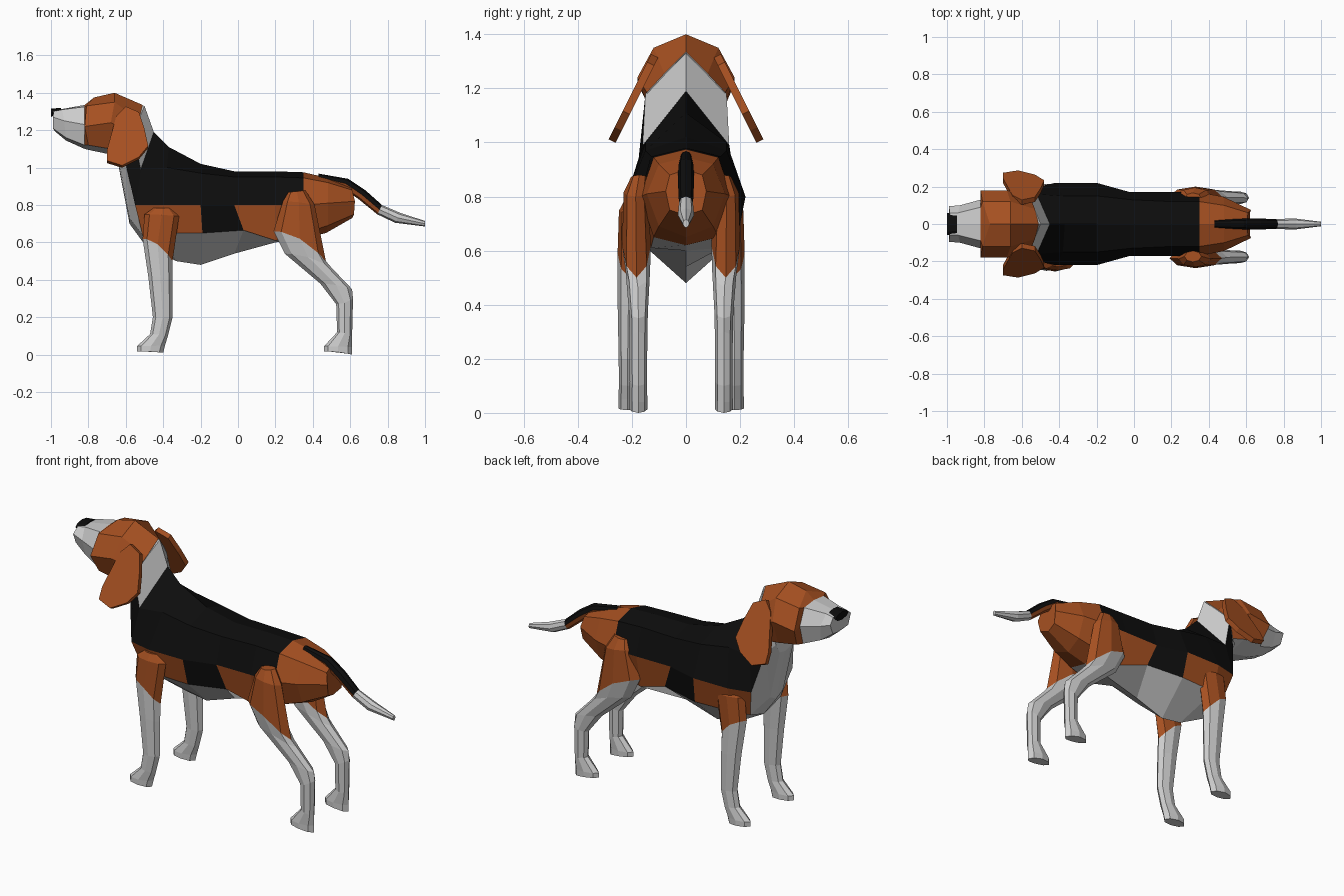
import bpy, bmesh
from math import cos, sin, pi

def material(name, rgb):
    m = bpy.data.materials.new(name)
    m.diffuse_color = (*rgb, 1)
    return m

MATS = {"W": material("white_coat", (0.8, 0.8, 0.8)),
        "B": material("brown_coat", (0.38, 0.08, 0.015)),
        "K": material("black_coat", (0.004, 0.004, 0.004))}
KEYS = list(MATS)


def loft(name, rings, colours):
    """Skin closed rings; colours holds one string per span, one letter per side."""
    bm = bmesh.new()
    loops = [[bm.verts.new(p) for p in ring] for ring in rings]
    n = len(loops[0])
    for a, b, row in zip(loops, loops[1:], colours):
        for i in range(n):
            j = (i + 1) % n
            f = bm.faces.new((a[i], a[j], b[j], b[i]))
            f.material_index = KEYS.index(row[i % len(row)])
    for loop, row in ((loops[0], colours[0]), (loops[-1], colours[-1])):
        bm.faces.new(loop).material_index = KEYS.index(row[-1] if len(row) == 1 else row[3])
    bmesh.ops.recalc_face_normals(bm, faces=bm.faces)
    mesh = bpy.data.meshes.new(name)
    bm.to_mesh(mesh)
    bm.free()
    for m in MATS.values():
        mesh.materials.append(m)
    ob = bpy.data.objects.new(name, mesh)
    bpy.context.collection.objects.link(ob)
    return ob


def symmetric(name, halves, colours):
    """Half sections (top, upper, middle, lower, bottom) mirrored across y."""
    rings = [h + [(x, -y, z) for x, y, z in h[3:0:-1]] for h in halves]
    return loft(name, rings, [c + c[::-1] for c in colours])


def limb(name, sections, colours, side=1, shift=0.0, power=1):
    """Eight-sided tube; each section is front x,z, back x,z, centre y, half width."""
    rings = []
    for xf, zf, xb, zb, cy, w in sections:
        ring = []
        for k in range(8):
            a = 2 * pi * k / 8
            t = (1 - cos(a)) / 2
            ring.append((xf + (xb - xf) * t, side * (cy + w * sin(a)) + shift,
                         zf + (zb - zf) * t ** power))
        rings.append(ring)
    return loft(name, rings, colours)


# Torso and neck, rump to throat
symmetric("torso_and_neck", [
    [(.60, 0, .90), (.61, .06, .88), (.625, .075, .82), (.62, .06, .75), (.61, 0, .73)],
    [(.48, 0, .945), (.48, .10, .92), (.48, .145, .81), (.48, .10, .69), (.47, 0, .65)],
    [(.35, 0, .975), (.35, .12, .945), (.35, .17, .80), (.35, .12, .65), (.35, 0, .62)],
    [(.20, 0, .98), (.20, .12, .95), (.20, .17, .80), (.20, .13, .61), (.20, 0, .60)],
    [(-.02, 0, .98), (-.02, .13, .95), (-.02, .17, .80), (.03, .15, .665), (-.02, 0, .54)],
    [(-.20, 0, 1.02), (-.20, .15, .97), (-.20, .22, .80), (-.19, .19, .65), (-.20, 0, .48)],
    [(-.37, 0, 1.11), (-.38, .15, 1.0), (-.42, .22, .80), (-.42, .18, .65), (-.33, 0, .50)],
    [(-.45, 0, 1.19), (-.52, .16, .99), (-.55, .19, .80), (-.51, .14, .64), (-.50, 0, .59)],
    [(-.50, 0, 1.33), (-.56, .15, 1.18), (-.60, .13, 1.02), (-.58, .06, .73), (-.58, 0, .70)],
    [(-.56, 0, 1.34), (-.63, .12, 1.16), (-.64, .09, 1.06), (-.635, .05, 1.0), (-.635, 0, .99)],
], ["BBBB", "BBBB", "KKBW", "KKBW", "KKKW", "KKBW", "KKBW", "WKWW", "WWWW"])

# Head with muzzle and jaw
symmetric("head", [
    [(-.985, 0, 1.31), (-.985, .06, 1.30), (-.99, .095, 1.27), (-.99, .07, 1.21), (-.98, 0, 1.195)],
    [(-.93, 0, 1.315), (-.94, .06, 1.31), (-.93, .10, 1.25), (-.92, .08, 1.16), (-.92, 0, 1.145)],
    [(-.82, 0, 1.335), (-.82, .09, 1.325), (-.82, .13, 1.23), (-.82, .10, 1.12), (-.82, 0, 1.10)],
    [(-.77, 0, 1.375), (-.81, .12, 1.33), (-.82, .18, 1.22), (-.80, .13, 1.12), (-.80, 0, 1.095)],
    [(-.66, 0, 1.40), (-.66, .12, 1.35), (-.68, .18, 1.24), (-.68, .13, 1.10), (-.68, 0, 1.07)],
    [(-.51, 0, 1.335), (-.53, .08, 1.255), (-.555, .145, 1.185), (-.58, .11, 1.08), (-.62, 0, 1.03)],
], ["WWWW", "WWWW", "BBBW", "BBBW", "BBBW"])
limb("nose", [(-.945, 1.32, -.95, 1.295, 0, .05), (-1.0, 1.315, -1.0, 1.27, 0, .06)], ["K"])

# Hanging ears: a leaf outline on a slanted plane
EAR = [(-.60, 1.32), (-.53, 1.29), (-.50, 1.20), (-.48, 1.11), (-.53, 1.05),
       (-.62, 1.005), (-.70, 1.03), (-.70, 1.09), (-.65, 1.27)]
for side, label in ((1, "left"), (-1, "right")):
    rings = [[(x, side * (.115 + (1.32 - z) * .5 + d), z + d * .5) for x, z in EAR]
             for d in (-.012, .014)]
    loft("ear_" + label, rings, ["B"])

# Legs
FRONT = [(-.45, .785, -.36, .785, .19, .02), (-.50, .75, -.315, .74, .192, .038),
         (-.51, .62, -.35, .50, .19, .045), (-.48, .42, -.35, .40, .195, .040),
         (-.455, .20, -.35, .20, .198, .033), (-.47, .11, -.375, .10, .198, .032),
         (-.54, .045, -.39, .05, .198, .034), (-.54, .018, -.40, .01, .198, .034)]
HIND = [(.27, .87, .36, .88, .155, .03), (.24, .82, .41, .80, .168, .045),
        (.19, .66, .47, .50, .165, .053), (.25, .54, .50, .465, .16, .045),
        (.44, .38, .61, .35, .158, .035), (.525, .27, .615, .30, .158, .033),
        (.53, .12, .61, .10, .158, .032), (.46, .045, .61, .04, .158, .033),
        (.46, .018, .61, .0, .158, .033)]
for side, label in ((1, "left"), (-1, "right")):
    limb("front_leg_" + label, FRONT, ["B"] * 2 + ["W"] * 5, side, -.018, 2)
    limb("hind_leg_" + label, HIND, ["B"] * 2 + ["W"] * 6, side, -.018, 2)

# Tail: black above, brown below, white tip
limb("tail", [(.43, .968, .43, .93, 0, .02), (.59, .94, .56, .89, 0, .028),
              (.68, .88, .64, .835, 0, .03), (.77, .80, .745, .75, 0, .026),
              (.87, .757, .84, .705, 0, .03), (1.0, .715, 1.0, .685, 0, .012)],
     ["KKBBBBKK"] * 3 + ["W"] * 2)
